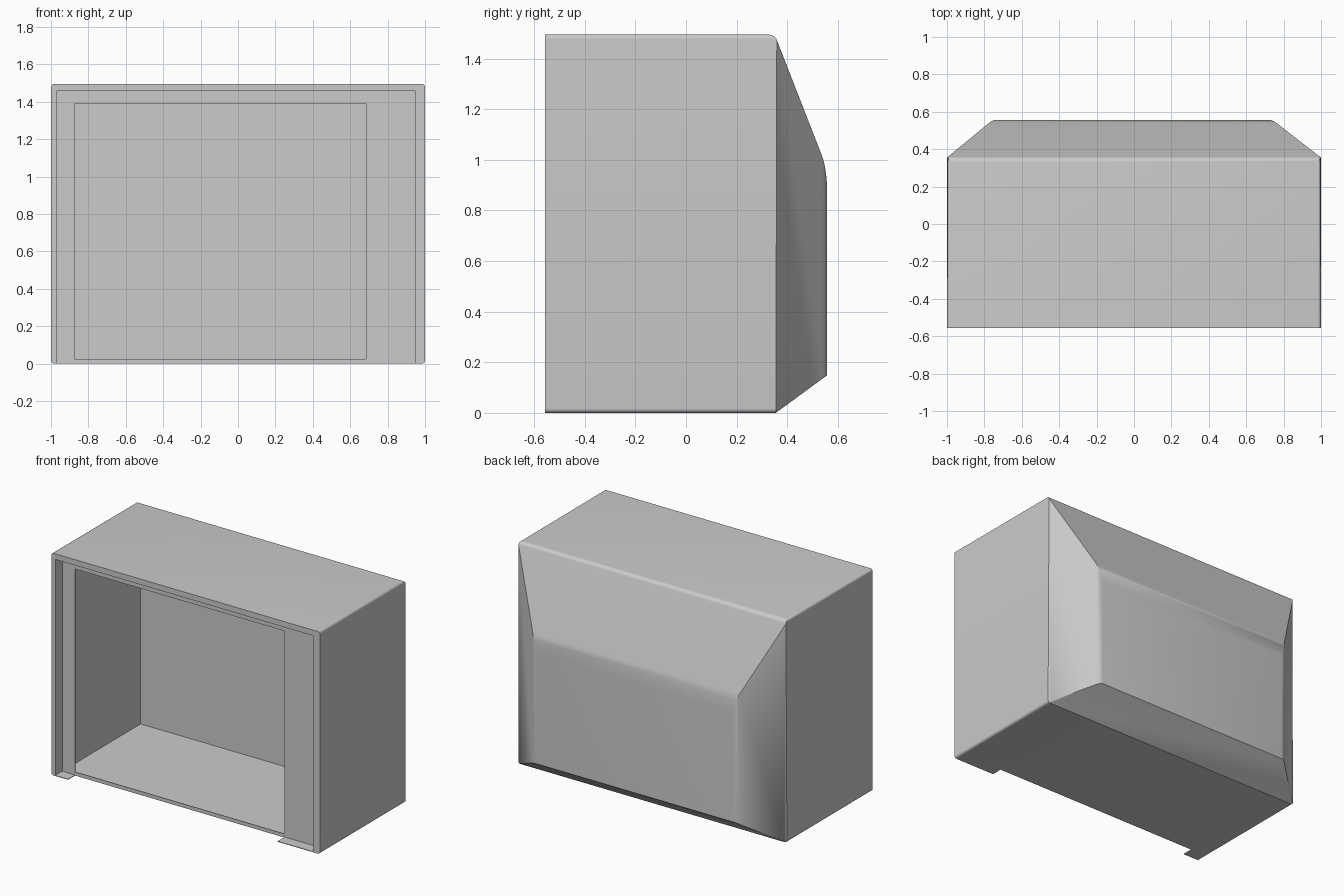
import bpy, bmesh
from mathutils import Vector

if "Cube" in bpy.data.objects:
    bpy.data.objects.remove(bpy.data.objects["Cube"], do_unlink=True)

grey = bpy.data.materials.new("light grey")
grey.use_nodes = True
colour = (0.6, 0.6, 0.6, 1)
grey.diffuse_color = colour
grey.node_tree.nodes["Principled BSDF"].inputs["Base Color"].default_value = colour

FRONT, SHOULDER, BACK = -0.557, 0.355, 0.557
TOP = 1.495
LEFT, RIGHT, CEILING = -0.97, 0.95, 1.457      # inner walls
OPEN_L, OPEN_R, OPEN_B, OPEN_T = -0.875, 0.685, 0.025, 1.39
PANEL_Y, SHEET = -0.483, 0.004


def add_object(name, bm):
    bmesh.ops.recalc_face_normals(bm, faces=bm.faces[:])
    mesh = bpy.data.meshes.new(name)
    bm.to_mesh(mesh)
    bm.free()
    mesh.materials.append(grey)
    obj = bpy.data.objects.new(name, mesh)
    bpy.context.collection.objects.link(obj)
    return obj


def box(name, low, high):
    low, high = Vector(low), Vector(high)
    bm = bmesh.new()
    bmesh.ops.create_cube(bm, size=1)
    for v in bm.verts:
        v.co = (low + high) / 2 + v.co * (high - low)
    return add_object(name, bm)


def apply_all(obj):
    bpy.ops.object.select_all(action="DESELECT")
    obj.select_set(True)
    bpy.context.view_layer.objects.active = obj
    for mod in obj.modifiers[:]:
        bpy.ops.object.modifier_apply(modifier=mod.name)


def cut(obj, low, high):
    cutter = box("cutter", low, high)
    cutter.hide_render = True
    mod = obj.modifiers.new("cut", "BOOLEAN")
    mod.operation, mod.solver, mod.object = "DIFFERENCE", "EXACT", cutter
    apply_all(obj)
    bpy.data.objects.remove(cutter, do_unlink=True)


# Housing: three rectangular rings lofted from front to tapered back
bm = bmesh.new()
rings = []
for y, x0, x1, z0, z1 in [(FRONT, -1, 1, 0, TOP), (SHOULDER, -1, 1, 0, TOP),
                          (BACK, -0.755, 0.74, 0.148, 0.965)]:
    rings.append([bm.verts.new(p) for p in
                  [(x0, y, z0), (x1, y, z0), (x1, y, z1), (x0, y, z1)]])
for a, b in zip(rings, rings[1:]):
    for i in range(4):
        j = (i + 1) % 4
        bm.faces.new((a[i], a[j], b[j], b[i]))
bm.faces.new(rings[0])
bm.faces.new(rings[-1])

# Edge rounding, strongest on the upper bend of the back
weight = bm.edges.layers.float.new("bevel_weight_edge")


def soften(a, b, amount):
    bm.edges.get((a, b))[weight] = amount


for i in range(4):
    soften(rings[0][i], rings[1][i], 0.25)
soften(rings[1][2], rings[1][3], 0.4)
soften(rings[2][2], rings[2][3], 1)
soften(rings[2][0], rings[2][3], 0.2)
soften(rings[2][1], rings[2][2], 0.2)

housing = add_object("housing", bm)
bevel = housing.modifiers.new("rounding", "BEVEL")
bevel.limit_method, bevel.width, bevel.segments = "WEIGHT", 0.07, 5
apply_all(housing)

# Hollow interior, and the notch in the front of the floor
cut(housing, (LEFT, -0.7, SHEET), (RIGHT, 0.35, CEILING))
cut(housing, (OPEN_L, -0.7, -0.1), (OPEN_R, PANEL_Y, 0.02))
bpy.ops.object.shade_smooth_by_angle(angle=0.5)

# Recessed front frame, pierced by the large opening
frame = box("front_frame", (LEFT, PANEL_Y, 0.001),
            (RIGHT, PANEL_Y + SHEET, CEILING))
cut(frame, (OPEN_L, -0.7, OPEN_B), (OPEN_R, 0, OPEN_T))
